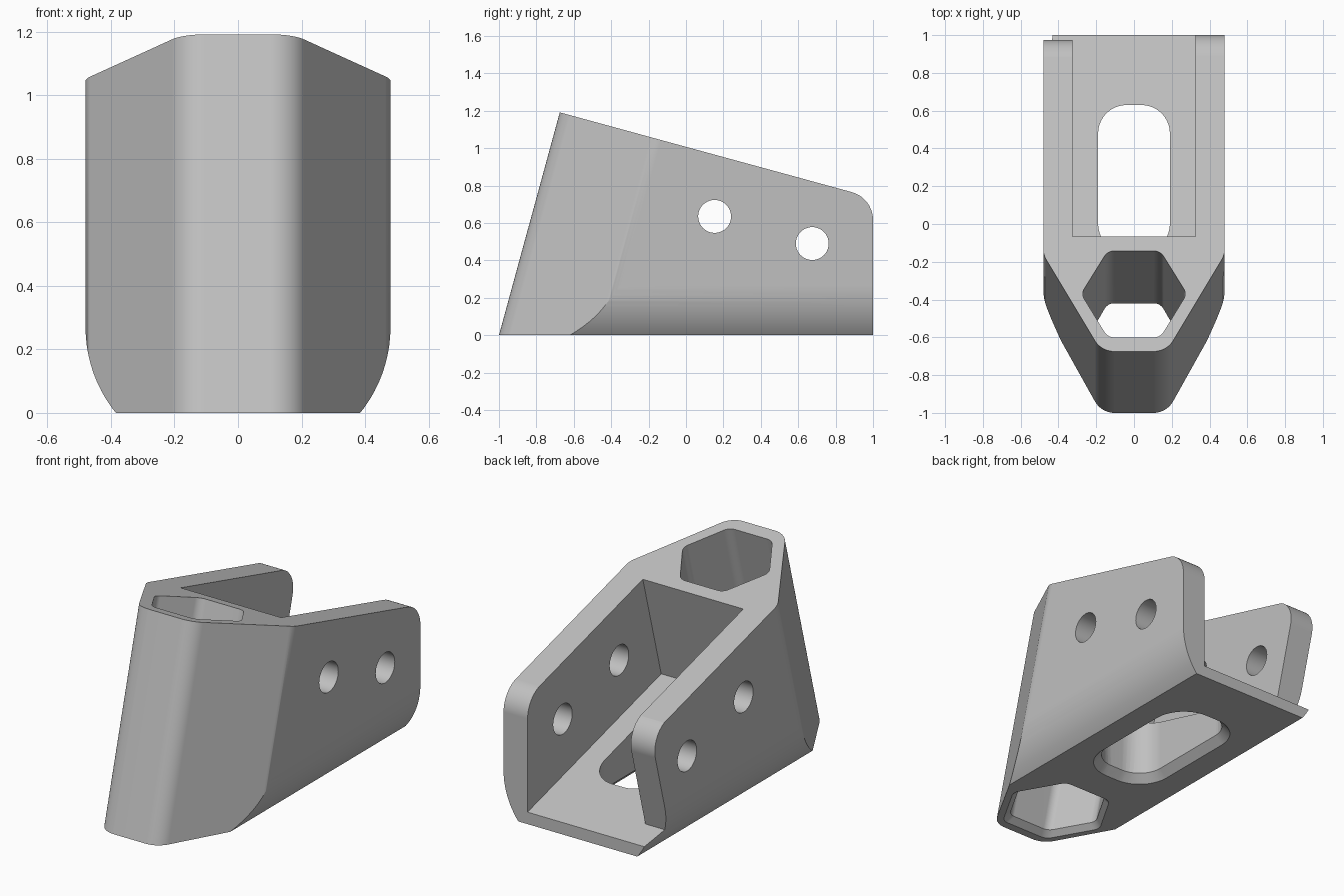
import bpy, bmesh, math
from mathutils import Vector

cube = bpy.data.objects.get("Cube")
if cube:
    bpy.data.objects.remove(cube, do_unlink=True)

LEAN = 0.273  # slope shared by the nose, the top and the channel


def rounded(corners, seg=10):
    """Polygon with each (x, y, radius) corner turned into an arc."""
    out = []
    for i, (x, y, r) in enumerate(corners):
        p = Vector((x, y))
        if not r:
            out.append(p)
            continue
        a = (Vector(corners[i - 1][:2]) - p).normalized()
        b = (Vector(corners[(i + 1) % len(corners)][:2]) - p).normalized()
        half = a.angle(b) / 2
        centre = p + (a + b).normalized() * r / math.sin(half)
        start = p + a * r / math.tan(half) - centre
        end = p + b * r / math.tan(half) - centre
        sweep = start.angle_signed(end)
        for k in range(seg + 1):
            t = -sweep * k / seg
            c, s = math.cos(t), math.sin(t)
            out.append(centre + Vector((start.x * c - start.y * s, start.x * s + start.y * c)))
    return out


def mirrored(half):
    """Close a right-hand outline with its mirror image across x = 0."""
    return half + [(-p[0], *p[1:]) for p in reversed(half)]


def loft(name, ring_a, ring_b):
    """Solid between two matching rings."""
    bm = bmesh.new()
    a = [bm.verts.new(p) for p in ring_a]
    b = [bm.verts.new(p) for p in ring_b]
    n = len(a)
    bm.faces.new(a)
    bm.faces.new(b)
    for i in range(n):
        j = (i + 1) % n
        bm.faces.new((a[i], a[j], b[j], b[i]))
    bmesh.ops.recalc_face_normals(bm, faces=bm.faces[:])
    mesh = bpy.data.meshes.new(name)
    bm.to_mesh(mesh)
    bm.free()
    obj = bpy.data.objects.new(name, mesh)
    bpy.context.collection.objects.link(obj)
    return obj


def upright(outline, z, lean=0.0):
    return [(x, y + lean * z, z) for x, y in outline]


def side_prism(name, outline, x0, x1):
    return loft(name, [(x0, y, z) for y, z in outline], [(x1, y, z) for y, z in outline])


def combine(body, tool, operation):
    bpy.context.view_layer.objects.active = body
    mod = body.modifiers.new(operation.lower(), 'BOOLEAN')
    mod.object, mod.operation, mod.solver = tool, operation, 'EXACT'
    bpy.ops.object.modifier_apply(modifier=mod.name)
    bpy.data.objects.remove(tool, do_unlink=True)


def top_z(y):
    return 1.19 - LEAN * (y + 0.67)


def floor_z(y):
    return 0.07 + LEAN * (1 - y)


# Body: leaning wedge plan, trimmed by the cross-section and the side profile
plan = rounded(mirrored([(0.173, -1, 0.12), (0.48, -0.45, 0.12), (0.48, 2, 0)]))
body = loft("bracket_body", upright(plan, -0.2, LEAN), upright(plan, 1.5, LEAN))

arc = [(0.05 + 0.43 * math.cos(t), 0.27 + 0.43 * math.sin(t))
       for t in (math.radians(-60 + 4 * k) for k in range(16))]
section = mirrored(arc + [(0.48, 2)])
combine(body, loft("section", [(x, -2, z) for x, z in section],
                   [(x, 2.5, z) for x, z in section]), 'INTERSECT')

profile = rounded([(-1.5, 0, 0), (1, 0, 0), (1, top_z(1), 0.155), (-1.5, top_z(-1.5), 0)])
combine(body, side_prism("profile", profile, -1, 1), 'INTERSECT')

# Open channel with a sloping floor and leaning front wall
channel = [(-0.235, floor_z(-0.235)), (1.5, floor_z(1.5)), (1.5, 1.5), (0.065, 1.5)]
combine(body, side_prism("channel", channel, -0.325, 0.325), 'DIFFERENCE')

# Leaning rear end of one side wall, with a rounded top corner
rear = rounded([(0.84, floor_z(0.84), 0), (2, floor_z(2), 0), (2, 2, 0), (0.3, 2, 0),
                (0.3, top_z(0.3) + 0.004, 0), (1.008, top_z(1.008) + 0.002, 0.15)])
combine(body, side_prism("rear_trim", rear, -0.7, -0.3), 'DIFFERENCE')


# Hexagonal nose socket and floor slot, both chamfered underneath
def hexagon(e):
    return rounded(mirrored([(0.139 + e * 0.58, -0.92 - e, 0.06), (0.28 + e * 1.15, -0.672, 0.06),
                             (0.139 + e * 0.58, -0.428 + e, 0.06)]))


def slot(e):
    return rounded(mirrored([(0.19 + e, -0.15 - e, 0.15 + e), (0.19 + e, 0.63 + e, 0.15 + e)]))


for outline, lean, height, chamfer in ((hexagon, LEAN, 1.5, 0.03), (slot, 0, 0.5, 0.045)):
    combine(body, loft("opening", upright(outline(0), -0.1, lean),
                       upright(outline(0), height, lean)), 'DIFFERENCE')
    low, high = -0.03, chamfer + 0.01
    combine(body, loft("chamfer", upright(outline(chamfer - low), low, lean),
                       upright(outline(chamfer - high), high, lean)), 'DIFFERENCE')

# Bolt holes through both side walls
for y, z in ((0.153, 0.635), (0.675, 0.49)):
    bpy.ops.mesh.primitive_cylinder_add(vertices=40, radius=0.088, depth=2,
                                        location=(0, y, z), rotation=(0, math.pi / 2, 0))
    combine(body, bpy.context.object, 'DIFFERENCE')

# Material and shading
grey = bpy.data.materials.new("light_grey")
grey.use_nodes = True
colour = (0.53, 0.53, 0.53, 1)
grey.diffuse_color = colour
grey.node_tree.nodes["Principled BSDF"].inputs["Base Color"].default_value = colour
body.data.materials.clear()
body.data.materials.append(grey)
for face in body.data.polygons:
    face.material_index = 0

bpy.ops.object.select_all(action='DESELECT')
body.select_set(True)
bpy.context.view_layer.objects.active = body
bpy.ops.object.shade_smooth_by_angle(angle=math.radians(25))
weighted = body.modifiers.new("weighted_normals", 'WEIGHTED_NORMAL')
weighted.keep_sharp = True
